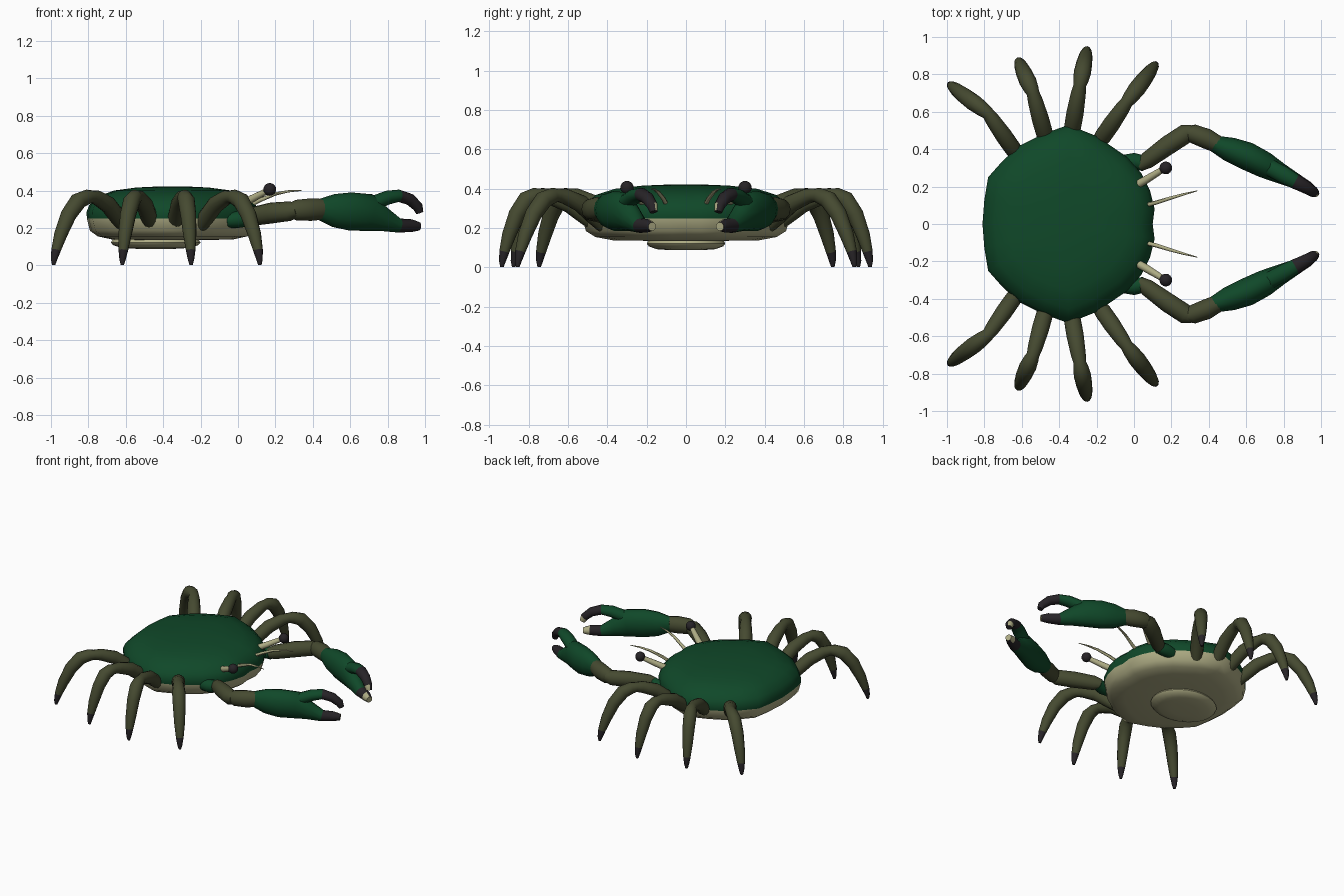
import bpy, bmesh, math
from mathutils import Vector

cube = bpy.data.objects.get("Cube")
if cube:
    bpy.data.objects.remove(cube)


def material(name, rgb):
    m = bpy.data.materials.new(name)
    m.use_nodes = True
    m.diffuse_color = (*rgb, 1)
    m.node_tree.nodes["Principled BSDF"].inputs["Base Color"].default_value = (*rgb, 1)
    return m


GREEN = material("shell green", (0.005, 0.065, 0.022))
OLIVE = material("limb olive", (0.06, 0.068, 0.03))
CREAM = material("belly cream", (0.42, 0.41, 0.23))
DARK = material("claw black", (0.02, 0.017, 0.02))


def skin(name, rings, mats, rule=lambda i, n: 0):
    """Join rings of points into a closed body; rule picks a material per band."""
    bm = bmesh.new()
    loops = [[bm.verts.new(p) for p in ring] for ring in rings]
    band = {}
    n = len(loops[0])
    for i, (a, b) in enumerate(zip(loops, loops[1:])):
        for k in range(n):
            j = (k + 1) % n
            band[bm.faces.new((a[k], a[j], b[j], b[k]))] = i
    band[bm.faces.new(loops[0])] = 0
    band[bm.faces.new(loops[-1])] = len(loops) - 1
    bmesh.ops.recalc_face_normals(bm, faces=bm.faces)
    bm.normal_update()
    for f, i in band.items():
        f.material_index = rule(i, f.normal)
        f.smooth = True
    me = bpy.data.meshes.new(name)
    bm.to_mesh(me)
    bm.free()
    for m in mats:
        me.materials.append(m)
    me.set_sharp_from_angle(angle=math.radians(45))
    ob = bpy.data.objects.new(name, me)
    bpy.context.collection.objects.link(ob)
    return ob


def limb(name, sections, s, mats, rule=lambda i, n: 0, sides=12):
    """Loft ellipses (x, y, z, half width, half height) along a path; s mirrors y."""
    pts = [Vector((x, y * s, z)) for x, y, z, w, h in sections]
    run = pts[-1] - pts[0]
    side = Vector((-run.y, run.x, 0)).normalized()
    rings = []
    for i, (p, sec) in enumerate(zip(pts, sections)):
        t = (pts[min(i + 1, len(pts) - 1)] - pts[max(i - 1, 0)]).normalized()
        up = t.cross(side).normalized()
        angles = [2 * math.pi * k / sides for k in range(sides)]
        rings.append([p + side * sec[3] * math.cos(a) + up * sec[4] * math.sin(a) for a in angles])
    return skin(name, rings, mats, rule)


# Shell: outline scaled into stacked rings, cream below the rim
half = [(-0.81, 0), (-0.80, 0.13), (-0.78, 0.25), (-0.70, 0.34), (-0.61, 0.42),
        (-0.49, 0.48), (-0.35, 0.53), (-0.20, 0.47), (-0.04, 0.36), (0.04, 0.27),
        (0.085, 0.18), (0.11, 0.08), (0.10, 0)]
outline = half + [(x, -y) for x, y in half[-2:0:-1]]
CX = -0.35


def stack(levels):
    return [[(CX + (x - CX) * k, y * k, z) for x, y in outline] for z, k in levels]


levels = [(0.135, 0.3), (0.138, 0.7), (0.155, 0.87), (0.185, 0.96), (0.25, 0.995), (0.285, 1.0),
          (0.325, 0.965), (0.37, 0.86), (0.40, 0.68), (0.416, 0.42), (0.422, 0.15)]
skin("shell", stack(levels), [CREAM, GREEN], lambda i, n: int(i >= 4))

# Belly plate
plate = []
for z, k in [(0.088, 0.4), (0.093, 0.75), (0.108, 0.95), (0.122, 1.0), (0.15, 0.92)]:
    plate.append([(-0.44 + 0.24 * k * math.cos(a), 0.2 * k * math.sin(a), z)
                  for a in [2 * math.pi * j / 24 for j in range(24)]])
skin("belly_plate", plate, [CREAM])

# Root, knee and tip of each walking leg in plan
legs = {"front": ((-0.20, 0.42), (-0.04, 0.65), (0.12, 0.86)),
        "middle_front": ((-0.34, 0.45), (-0.29, 0.74), (-0.25, 0.94)),
        "middle_rear": ((-0.46, 0.42), (-0.54, 0.70), (-0.62, 0.88)),
        "rear": ((-0.61, 0.35), (-0.78, 0.59), (-0.99, 0.75))}
# Fraction along the leg (1 at the knee, 2 at the tip), height, radius
leg_shape = [(0, 0.21, 0.036), (0.2, 0.26, 0.045), (0.5, 0.325, 0.046), (0.85, 0.362, 0.04),
             (1, 0.367, 0.034), (1.12, 0.366, 0.04), (1.35, 0.345, 0.046), (1.6, 0.27, 0.043),
             (1.8, 0.165, 0.036), (1.92, 0.08, 0.026), (1.97, 0.03, 0.017), (1.98, 0.002, 0.009)]

# Pincer arm pieces
shoulder = [(-0.06, 0.33, 0.24, 0.04, 0.04), (0.0, 0.335, 0.245, 0.045, 0.045),
            (0.05, 0.325, 0.25, 0.042, 0.042)]
upper_arm = [(0.03, 0.31, 0.25, 0.03, 0.035), (0.07, 0.34, 0.26, 0.045, 0.05),
             (0.18, 0.42, 0.28, 0.052, 0.056), (0.28, 0.485, 0.29, 0.052, 0.052),
             (0.32, 0.505, 0.295, 0.03, 0.035)]
wrist = [(0.27, 0.495, 0.293, 0.03, 0.035), (0.31, 0.485, 0.295, 0.05, 0.055),
         (0.39, 0.455, 0.298, 0.054, 0.06), (0.46, 0.42, 0.3, 0.045, 0.055)]
palm = [(0.43, 0.43, 0.3, 0.045, 0.055), (0.51, 0.40, 0.293, 0.066, 0.088),
        (0.60, 0.365, 0.288, 0.075, 0.102), (0.70, 0.315, 0.282, 0.07, 0.1),
        (0.78, 0.272, 0.245, 0.055, 0.065), (0.86, 0.232, 0.213, 0.042, 0.038),
        (0.93, 0.195, 0.212, 0.033, 0.034), (0.97, 0.172, 0.208, 0.022, 0.022)]
thumb = [(0.71, 0.31, 0.325, 0.045, 0.042), (0.80, 0.262, 0.362, 0.046, 0.038),
         (0.86, 0.228, 0.372, 0.04, 0.033), (0.92, 0.196, 0.352, 0.034, 0.032),
         (0.962, 0.17, 0.312, 0.028, 0.028), (0.972, 0.164, 0.282, 0.02, 0.02)]
eye_stalk = [(0.0, 0.20, 0.32, 0.022, 0.022), (0.07, 0.24, 0.353, 0.021, 0.021),
             (0.16, 0.295, 0.4, 0.016, 0.016)]
antenna = [(0.04, 0.095, 0.31, 0.012, 0.012), (0.12, 0.115, 0.35, 0.011, 0.011),
           (0.2, 0.14, 0.382, 0.009, 0.009), (0.27, 0.16, 0.396, 0.006, 0.006),
           (0.34, 0.178, 0.4, 0.002, 0.002)]

for s, tag in ((1, "left"), (-1, "right")):
    # Walking legs
    for name, path in legs.items():
        root, knee, tip = [Vector(p) for p in path]
        sections = []
        for t, z, r in leg_shape:
            p = root.lerp(knee, t) if t < 1 else knee.lerp(tip, t - 1)
            sections.append((p.x, p.y, z, r, r))
        limb(f"{name}_leg_{tag}", sections, s, [OLIVE, DARK], lambda i, n: int(i >= 9))

    # Pincer arms, with dark fingers and pale inner tips
    limb("shoulder_" + tag, shoulder, s, [GREEN])
    limb("upper_arm_" + tag, upper_arm, s, [OLIVE])
    limb("wrist_" + tag, wrist, s, [OLIVE])

    def finger_rule(dark, last):
        def rule(i, n):
            if i >= last and -n.y * s > 0.3:
                return 2
            return int(i >= dark)
        return rule

    colours = [GREEN, DARK, CREAM]
    limb("pincer_" + tag, palm, s, colours, finger_rule(5, 6))
    limb("pincer_thumb_" + tag, thumb, s, colours, finger_rule(2, 4))

    # Eyes and antennae
    limb("eye_stalk_" + tag, eye_stalk, s, [CREAM])
    bpy.ops.mesh.primitive_uv_sphere_add(segments=16, ring_count=10, radius=0.034,
                                         location=(0.17, 0.3 * s, 0.406))
    eye = bpy.context.object
    eye.name = "eye_" + tag
    eye.data.materials.append(DARK)
    eye.data.shade_smooth()
    limb("antenna_" + tag, antenna, s, [CREAM], sides=8)
